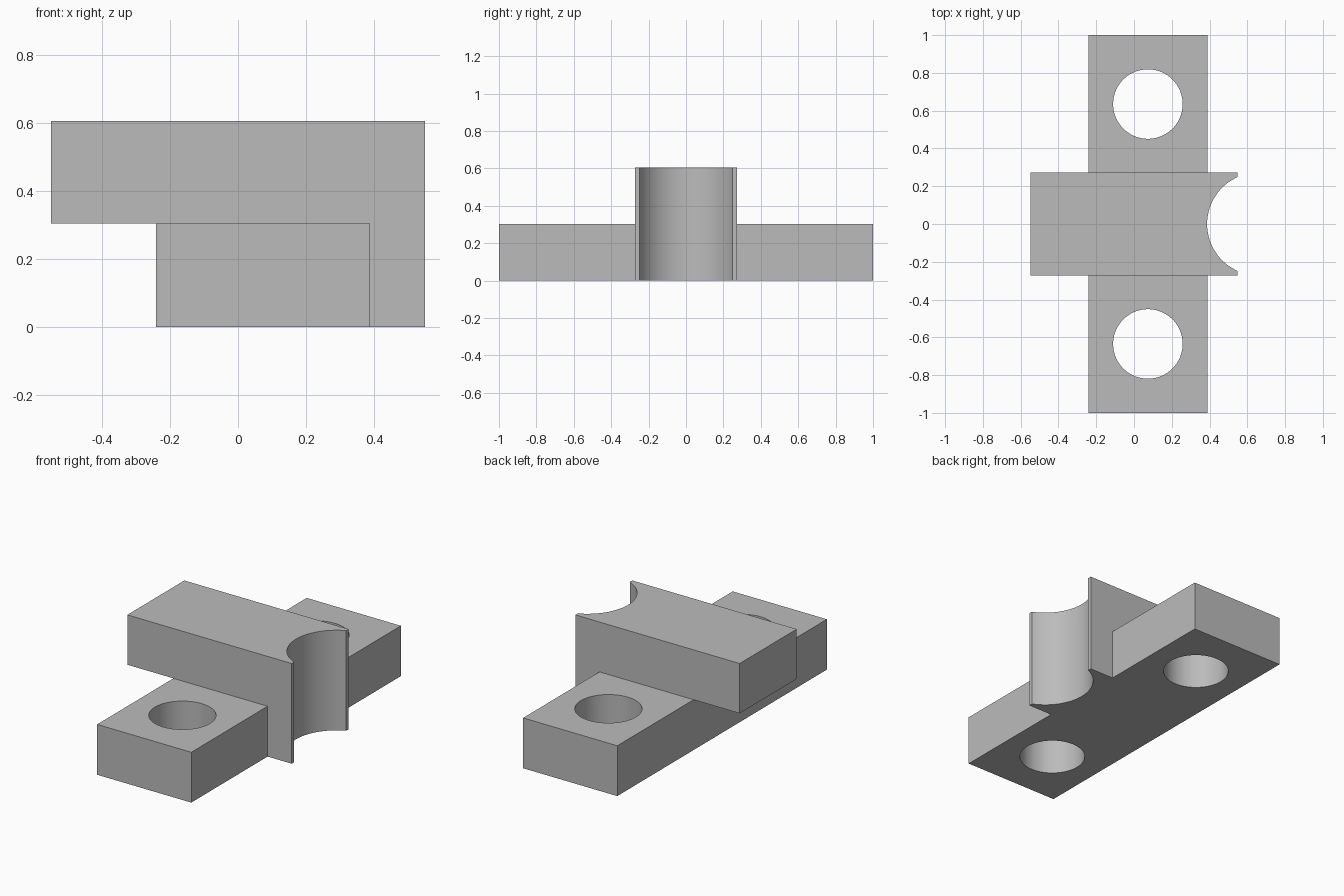
import bpy
import bmesh
import math

if "Cube" in bpy.data.objects:
    bpy.data.objects.remove(bpy.data.objects["Cube"], do_unlink=True)

GREY = (0.5, 0.5, 0.5, 1)
mat = bpy.data.materials.new("plain grey")
mat.use_nodes = True
mat.diffuse_color = GREY
mat.node_tree.nodes["Principled BSDF"].inputs["Base Color"].default_value = GREY

BASE_LEFT, BASE_RIGHT = -0.241, 0.388
STEP, TOP = 0.304, 0.605
HALF_LENGTH, HALF_BLOCK = 0.549, 0.272


def prism(name, profile, half_depth):
    """Extrude an xz profile evenly along y."""
    bm = bmesh.new()
    face = bm.faces.new([bm.verts.new((x, -half_depth, z)) for x, z in profile])
    new = bmesh.ops.extrude_face_region(bm, geom=[face])["geom"]
    verts = [v for v in new if isinstance(v, bmesh.types.BMVert)]
    bmesh.ops.translate(bm, verts=verts, vec=(0, 2 * half_depth, 0))
    bmesh.ops.recalc_face_normals(bm, faces=bm.faces)
    mesh = bpy.data.meshes.new(name)
    bm.to_mesh(mesh)
    bm.free()
    mesh.materials.append(mat)
    obj = bpy.data.objects.new(name, mesh)
    bpy.context.collection.objects.link(obj)
    return obj


def combine(target, tool, operation):
    """Apply a boolean and discard the tool."""
    bpy.context.view_layer.objects.active = target
    mod = target.modifiers.new(operation, "BOOLEAN")
    mod.operation, mod.object, mod.solver = operation, tool, "EXACT"
    bpy.ops.object.modifier_apply(modifier=mod.name)
    bpy.data.objects.remove(tool, do_unlink=True)


def drill(target, x, y, radius):
    """Cut a vertical round hole."""
    bpy.ops.mesh.primitive_cylinder_add(vertices=96, radius=radius, depth=2, location=(x, y, 0.3))
    cutter = bpy.context.object
    cutter.hide_render = True
    cutter.data.materials.append(mat)
    combine(target, cutter, "DIFFERENCE")


# Flat mounting bar
bracket = prism("clamp_bracket", [(BASE_LEFT, 0), (BASE_RIGHT, 0),
                                  (BASE_RIGHT, STEP), (BASE_LEFT, STEP)], 1)

# Raised cross block overhanging the bar at one end
block = prism("cross_block", [(BASE_LEFT, 0), (HALF_LENGTH, 0), (HALF_LENGTH, TOP),
                              (-HALF_LENGTH, TOP), (-HALF_LENGTH, STEP),
                              (BASE_LEFT, STEP)], HALF_BLOCK)
combine(bracket, block, "UNION")

# Concave saddle and the two bolt holes
drill(bracket, 0.659, 0, HALF_BLOCK)
for side in (-1, 1):
    drill(bracket, 0.0735, side * 0.635, 0.184)

# Smooth curved walls, keep the edges sharp
bpy.ops.object.select_all(action="DESELECT")
bracket.select_set(True)
bpy.context.view_layer.objects.active = bracket
bpy.ops.object.shade_smooth_by_angle(angle=math.radians(30))
